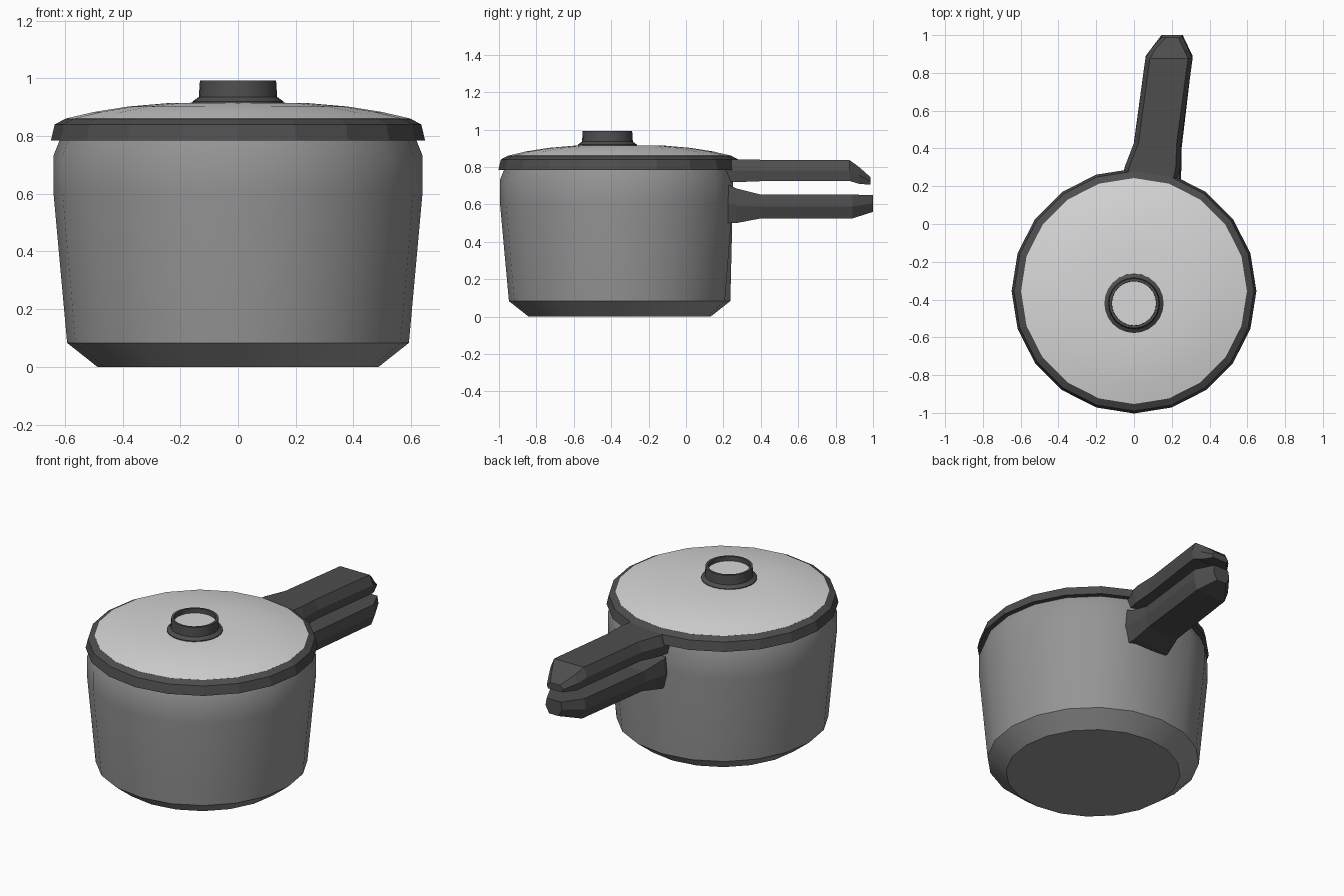
import bpy, bmesh, math

if "Cube" in bpy.data.objects:
    bpy.data.objects.remove(bpy.data.objects["Cube"])

CY = -0.355      # pot axis position along y
KY = -0.42       # knob axis position along y


def material(name, r, g, b):
    m = bpy.data.materials.new(name)
    m.diffuse_color = (r, g, b, 1)
    m.use_nodes = True
    m.node_tree.nodes["Principled BSDF"].inputs["Base Color"].default_value = m.diffuse_color
    return m


STEEL = material("steel_grey", 0.30, 0.30, 0.30)
LID = material("light_steel", 0.68, 0.68, 0.68)
BLACK = material("dark_plastic", 0.075, 0.075, 0.075)


def finish(bm, name, mat, angle=None):
    bmesh.ops.recalc_face_normals(bm, faces=bm.faces)
    me = bpy.data.meshes.new(name)
    bm.to_mesh(me)
    bm.free()
    ob = bpy.data.objects.new(name, me)
    bpy.context.collection.objects.link(ob)
    me.materials.append(mat)
    if angle:
        bpy.ops.object.select_all(action='DESELECT')
        ob.select_set(True)
        bpy.context.view_layer.objects.active = ob
        bpy.ops.object.shade_smooth_by_angle(angle=math.radians(angle))
    return ob


def loft(bm, rings, closed=False):
    """Skin equal-length rings of points; cap the ends unless closed."""
    vs = [[bm.verts.new(p) for p in ring] for ring in rings]
    n = len(vs[0])
    pairs = list(zip(vs, vs[1:])) + ([(vs[-1], vs[0])] if closed else [])
    for a, b in pairs:
        for i in range(n):
            j = (i + 1) % n
            bm.faces.new((a[i], a[j], b[j], b[i]))
    if not closed:
        bm.faces.new(vs[0])
        bm.faces.new(vs[-1])


def lathe(name, profile, mat, cy=CY, n=20, closed=False, angle=None, ymax=9):
    bm = bmesh.new()
    rings = []
    for r, z in profile:
        rings.append([(r * math.cos(2 * math.pi * i / n),
                       min(ymax, cy + r * math.sin(2 * math.pi * i / n)), z)
                      for i in range(n)])
    loft(bm, rings, closed)
    return finish(bm, name, mat, angle)


# Pot body, flattened at the back where the handle is fixed
lathe("pot_body", [(0.487, 0), (0.592, 0.083), (0.64, 0.61), (0.64, 0.73),
                   (0.612, 0.80)], STEEL, angle=32, ymax=0.25)

# Lid rim and domed lid
lathe("lid_rim", [(0.60, 0.785), (0.648, 0.785), (0.635, 0.84), (0.597, 0.86),
                  (0.58, 0.84)], BLACK, closed=True)
lathe("lid_dome", [(0.598, 0.845), (0.598, 0.86), (0.50, 0.883), (0.38, 0.902),
                   (0.24, 0.914), (0.10, 0.916)], LID, angle=30)

# Knob: flared collar with a ring, and a sunken disc inside
lathe("knob_ring", [(0.115, 0.90), (0.157, 0.90), (0.157, 0.92), (0.136, 0.935),
                    (0.132, 0.992), (0.118, 0.992)],
      BLACK, cy=KY, n=24, closed=True, angle=30)
lathe("knob_disc", [(0.12, 0.91), (0.12, 0.965)], LID, cy=KY, n=24, angle=30)


def handle(name, stations, flip):
    """Stations are y, left x, right x, low z, high z; flip chamfers the bottom."""
    bm = bmesh.new()
    rings = []
    for y, l, r, lo, hi in stations:
        c, h = 0.024, (hi - lo) * 0.5
        a, b, m = (hi, lo, lo + h) if flip else (lo, hi, hi - h)
        rings.append([(l + 0.008, y, a), (r - 0.008, y, a), (r, y, m),
                      (r - c, y, b), (l + c, y, b), (l, y, m)])
    loft(bm, rings)
    return finish(bm, name, BLACK)


# Upper handle on the lid, lower handle on the pot
handle("lid_handle", [
    (0.18, -0.07, 0.22, 0.72, 0.842), (0.30, -0.05, 0.245, 0.72, 0.84),
    (0.43, 0.0, 0.25, 0.725, 0.838), (0.875, 0.06, 0.31, 0.725, 0.836),
    (0.925, 0.088, 0.288, 0.71, 0.80), (0.987, 0.145, 0.258, 0.705, 0.745)], False)
handle("pot_handle", [
    (0.18, -0.05, 0.25, 0.50, 0.725), (0.27, -0.045, 0.25, 0.50, 0.685),
    (0.40, -0.005, 0.252, 0.525, 0.652), (0.89, 0.062, 0.31, 0.525, 0.652),
    (1.0, 0.145, 0.258, 0.56, 0.65)], True)
